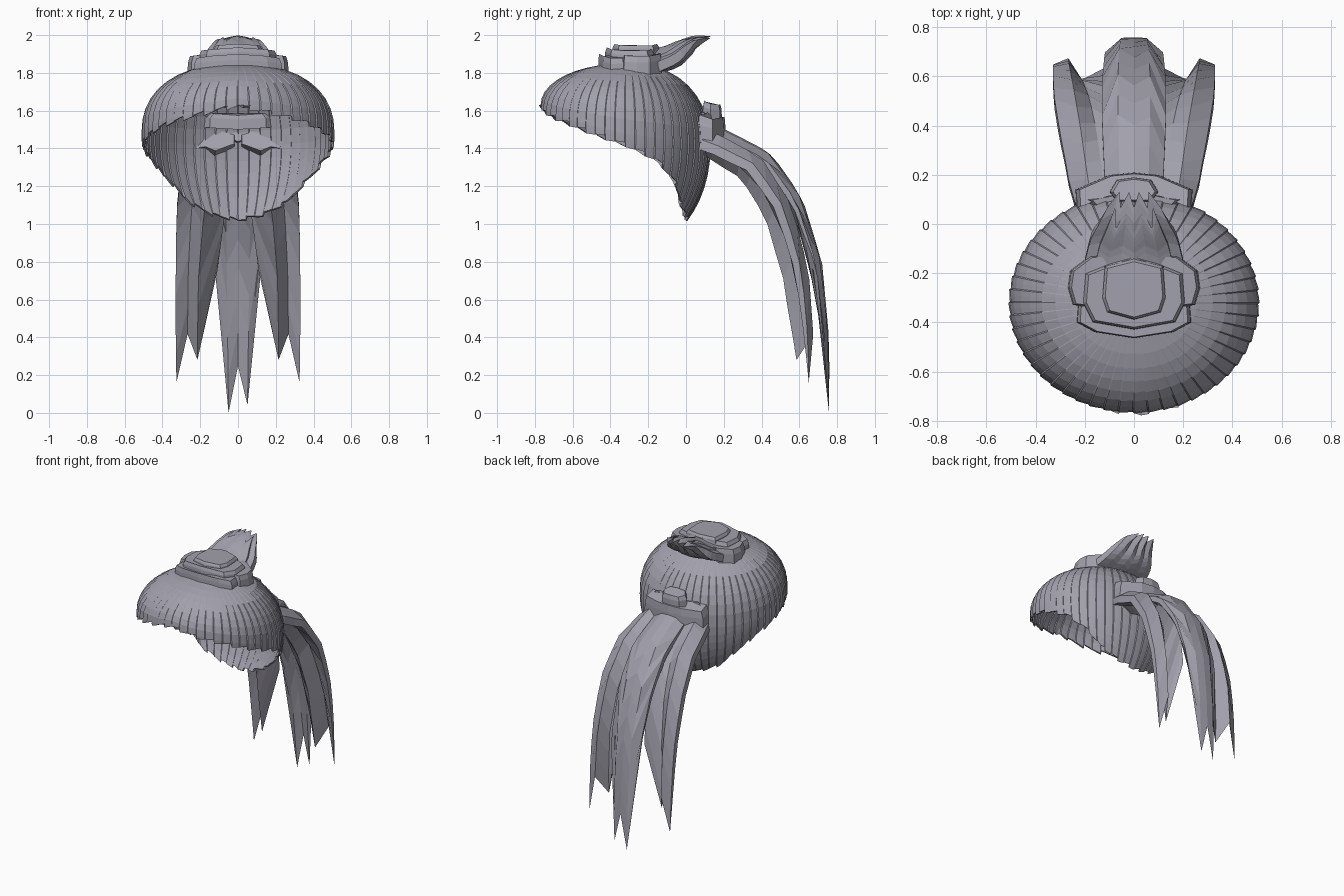
import bpy, bmesh, math
from mathutils import Vector

cube = bpy.data.objects.get("Cube")
if cube:
    bpy.data.objects.remove(cube)

hair = bpy.data.materials.new("grey_lilac_hair")
hair.use_nodes = True
COLOR = (0.36, 0.35, 0.41, 1)
hair.diffuse_color = COLOR
hair.node_tree.nodes["Principled BSDF"].inputs["Base Color"].default_value = COLOR


def finish(name, bm):
    bmesh.ops.remove_doubles(bm, verts=bm.verts, dist=0.0005)
    bmesh.ops.recalc_face_normals(bm, faces=bm.faces)
    mesh = bpy.data.meshes.new(name)
    bm.to_mesh(mesh)
    bm.free()
    mesh.materials.append(hair)
    obj = bpy.data.objects.new(name, mesh)
    bpy.context.collection.objects.link(obj)
    return obj


def lerp_table(table, x):
    """Linear interpolation through (key, value) pairs."""
    for (a, va), (b, vb) in zip(table, table[1:]):
        if x <= b:
            return va + (vb - va) * (x - a) / (b - a)
    return table[-1][1]


def lock(name, path, columns, thick, rows=12, mirror=1):
    """Flat swept lock; path = (y, z, centre x, half width),
    columns = (across, end along path, drop at root, drop at tip)."""
    def at(s):
        i = min(int(s), len(path) - 2)
        return [a + (b - a) * (s - i) for a, b in zip(path[i], path[i + 1])]

    bm = bmesh.new()
    top, under = [], []
    for u, end, drop0, drop1 in columns:
        upper, lower = [], []
        for r in range(rows + 1):
            f = r / rows
            s = end * f
            y, z, xc, hw = at(s)
            y0, z0 = at(max(s - 0.4, 0))[:2]
            y1, z1 = at(min(s + 0.4, len(path) - 1))[:2]
            n = Vector((0, z0 - z1, y1 - y0)).normalized()
            p = Vector((mirror * (xc + u * hw), y, z)) - n * (drop0 + (drop1 - drop0) * f)
            depth = thick * (1 - 0.6 * abs(u)) * (1 - f ** 3)
            upper.append(bm.verts.new(p))
            lower.append(bm.verts.new(p - n * depth))
        top.append(upper)
        under.append(lower)
    for grid in (top, under):
        for a, b in zip(grid, grid[1:]):
            for r in range(rows):
                bm.faces.new((a[r], a[r + 1], b[r + 1], b[r]))
    for k in (0, -1):
        for r in range(rows):
            bm.faces.new((top[k][r], top[k][r + 1], under[k][r + 1], under[k][r]))
    for c in range(len(columns) - 1):
        for r in (0, rows):
            bm.faces.new((top[c][r], top[c + 1][r], under[c + 1][r], under[c][r]))
    return finish(name, bm)


def tier(name, half, z0, z1, shrink=0.9, tilt=0.0, bow=0.0):
    """Faceted slab from a mirrored half outline, narrower at the top."""
    outline = half + [(-x, y) for x, y in reversed(half) if x > 0]
    cy = sum(y for x, y in outline) / len(outline)
    bm = bmesh.new()
    rings = []
    for z, k in ((z0, 1), (z0 + 0.7 * (z1 - z0), 0.98), (z1, shrink)):
        rings.append([bm.verts.new((x * k, cy + (y - cy) * k,
                                    z + tilt * (y - cy) - bow * x * x)) for x, y in outline])
    n = len(outline)
    for a, b in zip(rings, rings[1:]):
        for i in range(n):
            bm.faces.new((a[i], a[(i + 1) % n], b[(i + 1) % n], b[i]))
    bm.faces.new(rings[0])
    bm.faces.new(rings[-1])
    return finish(name, bm)


# Hair cap: overlapping ribs run from the crown to a ragged rim
RIM = [(0, 0), (45, 2), (90, 6), (113, 12), (132, 24), (142, 34), (160, 41), (180, 43)]
WIDEST = [(0, 1.63), (45, 1.56), (90, 1.48), (135, 1.43), (180, 1.40)]
RIBS, PER_RIB, UPPER, LOWER = 52, 3, 10, 6
bm = bmesh.new()
cols = []
for i in range(RIBS * PER_RIB):
    step = (i % PER_RIB) / (PER_RIB - 1)
    a = (i // PER_RIB + 0.9 * step) / RIBS * 360
    deg = min(a, 360 - a)
    zw = lerp_table(WIDEST, deg)
    power = 2 / (2.05 + 0.25 * min(1, deg / 90))
    rim = lerp_table(RIM, deg) + 1.5 * (i // PER_RIB % 2) - step
    col = []
    for j in range(UPPER + LOWER + 1):
        if j <= UPPER:
            t = math.radians(90 * j / UPPER)
            rad = math.sin(t) ** power
            z = zw + (1.85 - zw) * max(math.cos(t), 0) ** power
        else:
            t = math.radians(rim * (j - UPPER) / LOWER)
            rad, z = math.cos(t), zw - 0.56 * math.sin(t)
        rad *= 1 + 0.012 * (0.5 - step) * min(1, j / 4)
        ang = math.radians(a)
        col.append(bm.verts.new((0.508 * rad * math.sin(ang),
                                 -0.32 - 0.447 * rad * math.cos(ang), z)))
    cols.append(col)
for i, a in enumerate(cols):
    b = cols[(i + 1) % len(cols)]
    for j in range(UPPER + LOWER):
        bm.faces.new((a[j], a[j + 1], b[j + 1], b[j]))
cap = finish("hair_cap", bm)
shell = cap.modifiers.new("thickness", "SOLIDIFY")
shell.thickness = 0.012

# Top knot: stacked faceted bands
tier("knot_front_band", [(0, -0.465), (0.16, -0.44), (0.235, -0.40), (0.23, -0.33), (0, -0.33)],
     1.80, 1.90, 0.93, bow=0.4)
tier("knot_back_band", [(0, -0.36), (0.25, -0.33), (0.27, -0.26), (0.26, -0.19), (0.18, -0.13), (0, -0.12)],
     1.80, 1.91, 0.94, bow=0.3)
tier("knot_middle", [(0, -0.43), (0.17, -0.40), (0.21, -0.32), (0.2, -0.2), (0, -0.12)],
     1.86, 1.935, 0.92, bow=0.4)
tier("knot_crown", [(0, -0.39), (0.11, -0.36), (0.13, -0.30), (0.12, -0.17), (0, -0.14)],
     1.9, 1.953, 0.9, bow=0.5)

# Upright tuft: two layered fans with pointed ends
tuft = [(-0.17, 1.925, 0, 0.20), (-0.09, 1.945, 0, 0.18), (-0.03, 1.975, 0, 0.15),
        (0.04, 1.998, 0, 0.12), (0.13, 2.0, 0, 0.08)]
lock("tuft_lower", tuft, [(u / 4, 4 if u % 2 else 3.3, 0.07 * abs(u / 4), 0.02 * abs(u / 4))
                          for u in range(-4, 5)], 0.13, 8)
lock("tuft_upper", [(y - 0.025, z, x, w * 0.8) for y, z, x, w in tuft],
     [(u / 3, 3.6 if u % 2 else 2.5, 0.05 * abs(u / 3), 0.01) for u in range(-3, 4)], 0.06, 8)

# Ponytail tie
tier("tie_band", [(0, 0.125), (0.12, 0.11), (0.235, 0.065), (0.24, 0.14), (0.1, 0.2), (0, 0.21)],
     1.42, 1.59, 0.92, tilt=-0.3, bow=0.6)
tier("tie_inner_bar", [(0, 0.04), (0.15, 0.05), (0.2, 0.1), (0, 0.14)], 1.50, 1.575, 0.85, bow=-0.4)
tier("tie_knot", [(0, 0.09), (0.07, 0.09), (0.1, 0.13), (0.07, 0.18), (0, 0.19)],
     1.55, 1.645, 0.85, tilt=-0.2, bow=1)

# Ponytail: a forked centre lock and a mirrored pair of side locks
centre = [(0.13, 1.53, 0, 0.11), (0.22, 1.495, 0, 0.12), (0.45, 1.375, 0, 0.13), (0.615, 1.14, 0, 0.13),
          (0.72, 0.80, 0, 0.12), (0.757, 0.40, 0, 0.11), (0.762, 0, 0, 0.10)]
lock("ponytail_centre", centre,
     [(-1, 4.2, 0.05, 0.03), (-0.5, 6, 0.01, 0.005), (0, 5.38, 0, 0),
      (0.5, 5.9, 0.01, 0.005), (1, 4.2, 0.05, 0.03)], 0.1)
side = [(0.11, 1.50, 0.13, 0.11), (0.20, 1.46, 0.14, 0.125), (0.40, 1.35, 0.165, 0.135),
        (0.56, 1.10, 0.195, 0.13), (0.65, 0.75, 0.22, 0.11), (0.675, 0.40, 0.225, 0.105),
        (0.675, 0.10, 0.225, 0.1)]
for label, m in (("left", 1), ("right", -1)):
    lock("ponytail_" + label, side,
         [(-1, 4, 0.03, 0.01), (-0.1, 5.4, 0, 0.09), (0.4, 4.95, 0, 0), (1, 5.8, 0.06, 0.025)],
         0.13, mirror=m)
